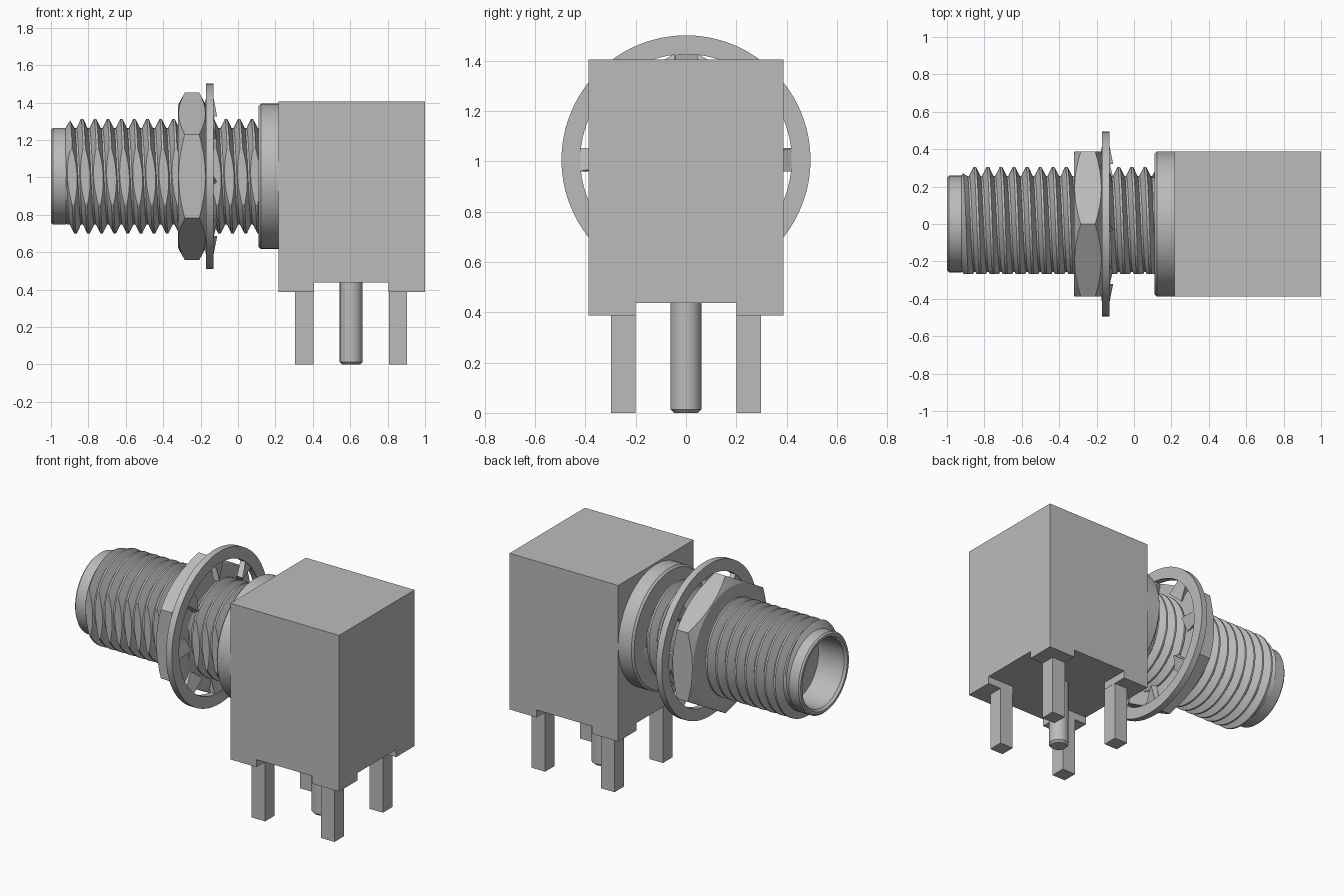
import bpy, bmesh, math
from mathutils import Vector, Matrix

if "Cube" in bpy.data.objects:
    bpy.data.objects.remove(bpy.data.objects["Cube"], do_unlink=True)

AXIS_Z = 1.006          # height of the connector's axis
SEG = 96

grey = bpy.data.materials.new("plain grey")
grey.use_nodes = True
grey.diffuse_color = (0.5, 0.5, 0.5, 1)
grey.node_tree.nodes["Principled BSDF"].inputs["Base Color"].default_value = (0.5, 0.5, 0.5, 1)


def finish(bm, name, smooth=True):
    """Turn a bmesh into a named grey object."""
    bmesh.ops.remove_doubles(bm, verts=bm.verts, dist=1e-5)
    bmesh.ops.recalc_face_normals(bm, faces=bm.faces)
    mesh = bpy.data.meshes.new(name)
    bm.to_mesh(mesh)
    bm.free()
    mesh.materials.append(grey)
    ob = bpy.data.objects.new(name, mesh)
    bpy.context.collection.objects.link(ob)
    if smooth:
        bpy.ops.object.select_all(action='DESELECT')
        ob.select_set(True)
        bpy.context.view_layer.objects.active = ob
        bpy.ops.object.shade_smooth_by_angle(angle=math.radians(24))
    return ob


def polar(x, r, a):
    return Vector((x, r * math.cos(a), AXIS_Z + r * math.sin(a)))


def skin(bm, rows, wrap):
    """Join rows of points with quads."""
    vs = [[bm.verts.new(p) for p in row] for row in rows]
    for i in range(len(vs) if wrap else len(vs) - 1):
        a, b = vs[i], vs[(i + 1) % len(vs)]
        for j in range(len(a) - 1):
            bm.faces.new((a[j], a[j + 1], b[j + 1], b[j]))


def lathe(name, profile):
    """Revolve (x, r) points about the axis; profile may depend on the angle."""
    bm = bmesh.new()
    rows = []
    for i in range(SEG):
        a = 2 * math.pi * i / SEG
        pts = profile(a) if callable(profile) else profile
        rows.append([polar(x, r, a) for x, r in pts])
    skin(bm, rows, True)
    bmesh.ops.dissolve_degenerate(bm, edges=bm.edges, dist=1e-5)
    return finish(bm, name)


def add_box(bm, lo, hi):
    lo, hi = Vector(lo), Vector(hi)
    m = Matrix.Translation((lo + hi) / 2) @ Matrix.Diagonal((*(hi - lo), 1))
    return bmesh.ops.create_cube(bm, size=1, matrix=m)["verts"]


# Housing block with a cross-shaped recess underneath
bm = bmesh.new()
add_box(bm, (0.217, -0.388, 0.437), (1.0, 0.388, 1.405))
for co, no in (((0.405, 0, 0), (1, 0, 0)), ((0.805, 0, 0), (1, 0, 0)),
               ((0, -0.2, 0), (0, 1, 0)), ((0, 0.2, 0), (0, 1, 0))):
    bmesh.ops.bisect_plane(bm, geom=bm.verts[:] + bm.edges[:] + bm.faces[:],
                           plane_co=co, plane_no=no)
corners = []
for f in bm.faces:
    c = f.calc_center_median()
    if c.z < 0.438 and abs(c.y) > 0.2 and abs(c.x - 0.605) > 0.2:
        corners.append(f)
for f in bmesh.ops.extrude_discrete_faces(bm, faces=corners)["faces"]:
    bmesh.ops.translate(bm, verts=f.verts[:], vec=(0, 0, -0.049))
finish(bm, "housing_block", smooth=False)

# Four square legs
for sx, xn in ((-1, "inner"), (1, "outer")):
    for sy, yn in ((-1, "right"), (1, "left")):
        bm = bmesh.new()
        x, y = 0.605 + sx * 0.25, sy * 0.249
        add_box(bm, (x - 0.049, y - 0.049, 0), (x + 0.049, y + 0.049, 0.39))
        finish(bm, f"{xn}_{yn}_leg", smooth=False)

# Round centre pin with a chamfered tip
bm = bmesh.new()
rows = []
for i in range(48):
    a = 2 * math.pi * i / 48
    rows.append([Vector((0.605 + r * math.cos(a), r * math.sin(a), z))
                 for r, z in ((0, 0), (0.048, 0), (0.061, 0.013), (0.061, 0.437))])
skin(bm, rows, True)
bmesh.ops.dissolve_degenerate(bm, edges=bm.edges, dist=1e-5)
finish(bm, "centre_pin")

# Flange against the block
lathe("flange", [(0.11, 0), (0.11, 0.376), (0.122, 0.388), (0.22, 0.388)])

# Barrel core with an open bore at its end
lathe("barrel", [(-0.8, 0), (-0.8, 0.22), (-0.985, 0.22), (-1.0, 0.232), (-1.0, 0.248),
                 (-0.99, 0.258), (-0.922, 0.258), (-0.91, 0.25), (0.15, 0.25)])

# Helical thread, cut flat along the front
PITCH, ROOT, CREST = 0.07, 0.257, 0.306
shape = ((-0.035, ROOT), (-0.030, ROOT), (-0.006, CREST), (0.006, CREST),
         (0.030, ROOT), (0.035, ROOT))
bm = bmesh.new()
rows = []
for i in range(-2 * SEG, 15 * SEG):
    a = 2 * math.pi * i / SEG
    mid = -0.904 + PITCH * (a - math.pi / 2) / (2 * math.pi)
    if not -0.96 < mid < 0.17:
        continue
    row = []
    for dx, r in shape:
        x = max(mid + dx, -0.925)
        row.append(polar(x, min(r, 0.255 + (x + 0.925) * 1.6), a))
    rows.append(row)
skin(bm, rows, False)
bmesh.ops.remove_doubles(bm, verts=bm.verts, dist=1e-5)
cut = bmesh.ops.bisect_plane(bm, geom=bm.verts[:] + bm.edges[:] + bm.faces[:],
                             plane_co=(0, -0.266, 0), plane_no=(0, -1, 0), clear_outer=True)
bmesh.ops.edgeloop_fill(bm, edges=[e for e in cut["geom_cut"]
                                   if isinstance(e, bmesh.types.BMEdge) and e.is_boundary])
finish(bm, "thread")


# Hexagonal nut with chamfered corners
def nut_profile(a):
    off = (a + math.pi / 6) % (math.pi / 3) - math.pi / 6
    r = 0.388 / math.cos(off)
    x0, x1, slope = -0.32, -0.172, 0.55
    d = slope * (r - 0.383)
    return [(x0, 0.25), (x0, 0.383), (x0 + d, r), (x1 - d, r), (x1, 0.383), (x1, 0.25)]


lathe("hex_nut", nut_profile)

# Lock washer ring
W0, W1 = -0.172, -0.13
lathe("washer_ring", [(W0, 0.42), (W0, 0.495), (W1, 0.495), (W1, 0.42), (W0, 0.42)])

# Twisted inner washer teeth
bm = bmesh.new()
for k in range(8):
    verts = add_box(bm, (-0.018, -0.046, 0.32), (0.018, 0.046, 0.43))
    bmesh.ops.rotate(bm, verts=[v for v in verts if v.co.z < 0.4],
                     matrix=Matrix.Rotation(math.radians(32), 3, 'Z'))
    bmesh.ops.rotate(bm, verts=verts, matrix=Matrix.Rotation(k * math.pi / 4, 3, 'X'))
    bmesh.ops.translate(bm, verts=verts, vec=((W0 + W1) / 2, 0, AXIS_Z))
finish(bm, "washer_teeth", smooth=False)
